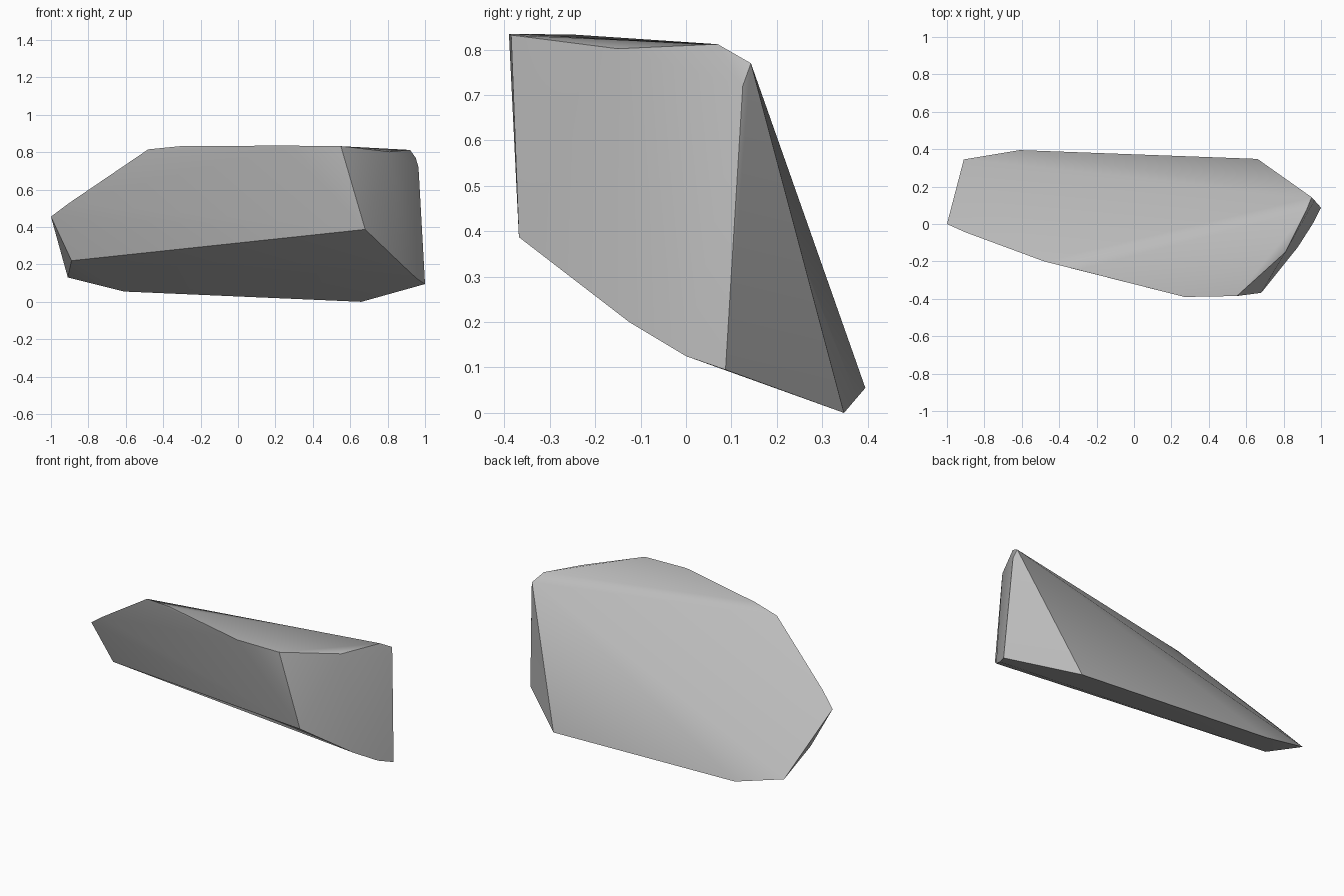
import bpy, bmesh, math

if "Cube" in bpy.data.objects:
    bpy.data.objects.remove(bpy.data.objects["Cube"], do_unlink=True)

# Plain stone colour
stone = bpy.data.materials.new("grey_stone")
stone.use_nodes = True
GREY = (0.5, 0.5, 0.5, 1)
stone.diffuse_color = GREY
stone.node_tree.nodes["Principled BSDF"].inputs["Base Color"].default_value = GREY

# Corners of the boulder, grouped by region
base = [(-.91, .345, .13), (-.61, .395, .055), (.66, .348, 0), (1, .087, .095),
        (.955, 0, .125), (.875, -.125, .2), (.68, -.368, .387), (-.89, .055, .22)]
left_tip = [(.95, .143, .77), (.965, .125, .72), (.92, .07, .812), (.81, -.15, .802)]
top_rim = [(.55, -.385, .832), (.27, -.39, .835), (-.3, -.245, .833),
           (-.48, -.2, .815), (-.9, -.045, .53), (-1, 0, .455)]


def convex_rock(name, corners, material):
    """Wrap the corners in a convex skin and return the object."""
    bm = bmesh.new()
    for corner in corners:
        bm.verts.new(corner)
    hull = bmesh.ops.convex_hull(bm, input=bm.verts[:])
    loose = {g for key in ("geom_interior", "geom_unused") for g in hull[key]
             if isinstance(g, bmesh.types.BMVert)}
    bmesh.ops.delete(bm, geom=list(loose), context="VERTS")
    bmesh.ops.recalc_face_normals(bm, faces=bm.faces[:])
    mesh = bpy.data.meshes.new(name)
    bm.to_mesh(mesh)
    bm.free()
    mesh.materials.append(material)
    rock = bpy.data.objects.new(name, mesh)
    bpy.context.collection.objects.link(rock)
    return rock


# Boulder with soft facets and crisp main ridges
boulder = convex_rock("boulder", base + left_tip + top_rim, stone)
bpy.ops.object.select_all(action="DESELECT")
boulder.select_set(True)
bpy.context.view_layer.objects.active = boulder
bpy.ops.object.shade_smooth_by_angle(angle=math.radians(30))
